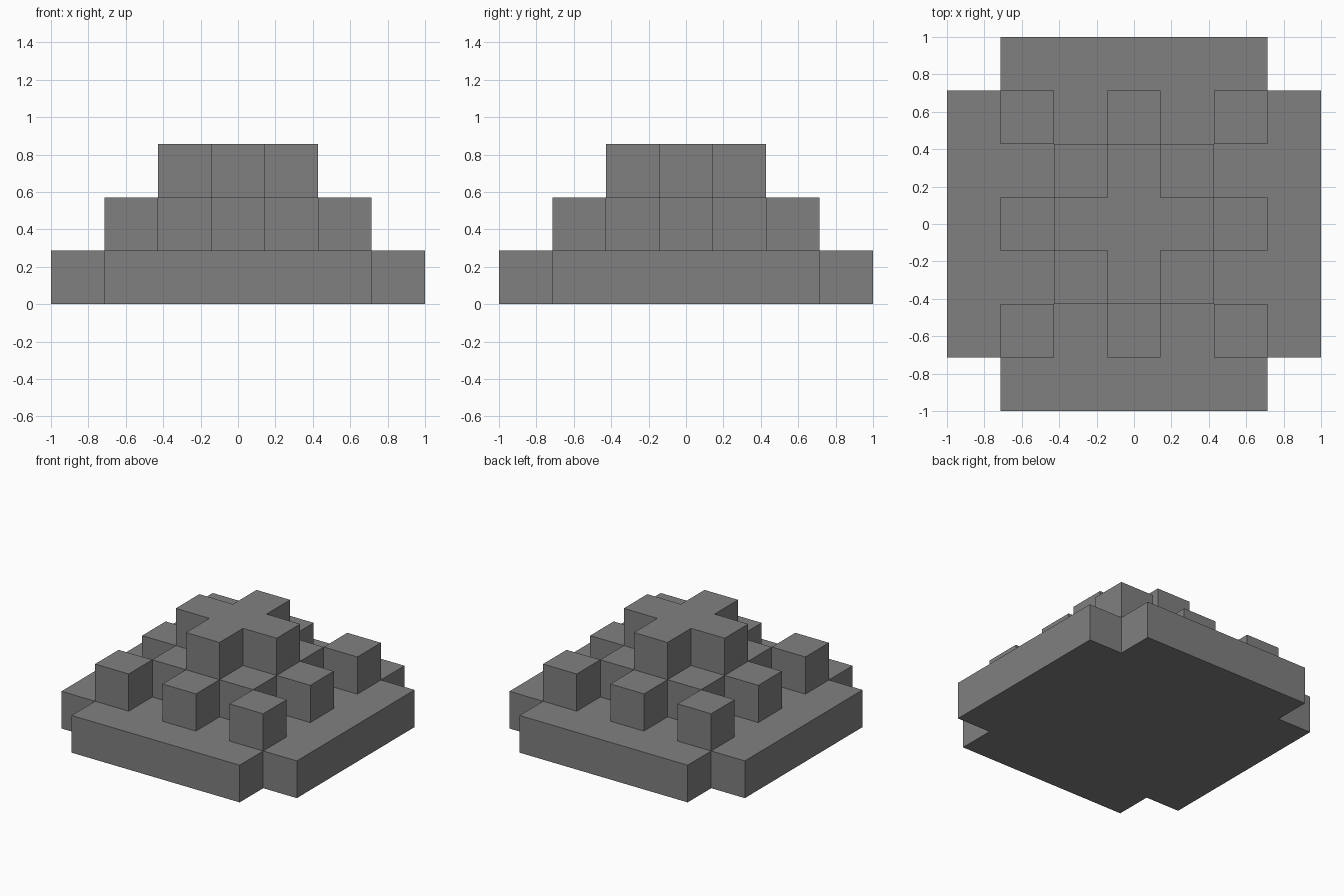
import bpy
import bmesh

cube = bpy.data.objects.get("Cube")
if cube:
    bpy.data.objects.remove(cube, do_unlink=True)

U = 2 / 7  # one block

stone = bpy.data.materials.new("stone grey")
stone.use_nodes = True
colour = (0.216, 0.216, 0.216, 1)
stone.diffuse_color = colour
stone.node_tree.nodes["Principled BSDF"].inputs["Base Color"].default_value = colour


def slab(name, outline, level):
    """Extrude an outline, given in blocks, up by one block."""
    bm = bmesh.new()
    face = bm.faces.new([bm.verts.new((x * U, y * U, level * U)) for x, y in outline])
    top = bmesh.ops.extrude_face_region(bm, geom=[face], use_keep_orig=True)["geom"]
    verts = [v for v in top if isinstance(v, bmesh.types.BMVert)]
    bmesh.ops.translate(bm, verts=verts, vec=(0, 0, U))
    bmesh.ops.recalc_face_normals(bm, faces=bm.faces[:])
    mesh = bpy.data.meshes.new(name)
    bm.to_mesh(mesh)
    bm.free()
    mesh.materials.append(stone)
    obj = bpy.data.objects.new(name, mesh)
    bpy.context.collection.objects.link(obj)
    return obj


def four_fold(quarter):
    """Repeat a quarter outline around the centre."""
    points = []
    for _ in range(4):
        points += quarter
        quarter = [(-y, x) for x, y in quarter]
    return points


# Stacked tiers: notched base, square with four studs, cross
slab("base", four_fold([(3.5, -2.5), (3.5, 2.5), (2.5, 2.5)]), 0)
slab("middle_tier", four_fold([(1.5, -.5), (2.5, -.5), (2.5, .5), (1.5, .5), (1.5, 1.5)]), 1)
slab("top_cross", four_fold([(1.5, -.5), (1.5, .5), (.5, .5)]), 2)

# Free-standing corner blocks
for side, x in (("left", 2), ("right", -2)):
    for end, y in (("front", -2), ("back", 2)):
        square = [(x - .5, y - .5), (x + .5, y - .5), (x + .5, y + .5), (x - .5, y + .5)]
        slab(f"corner_block_{end}_{side}", square, 1)
